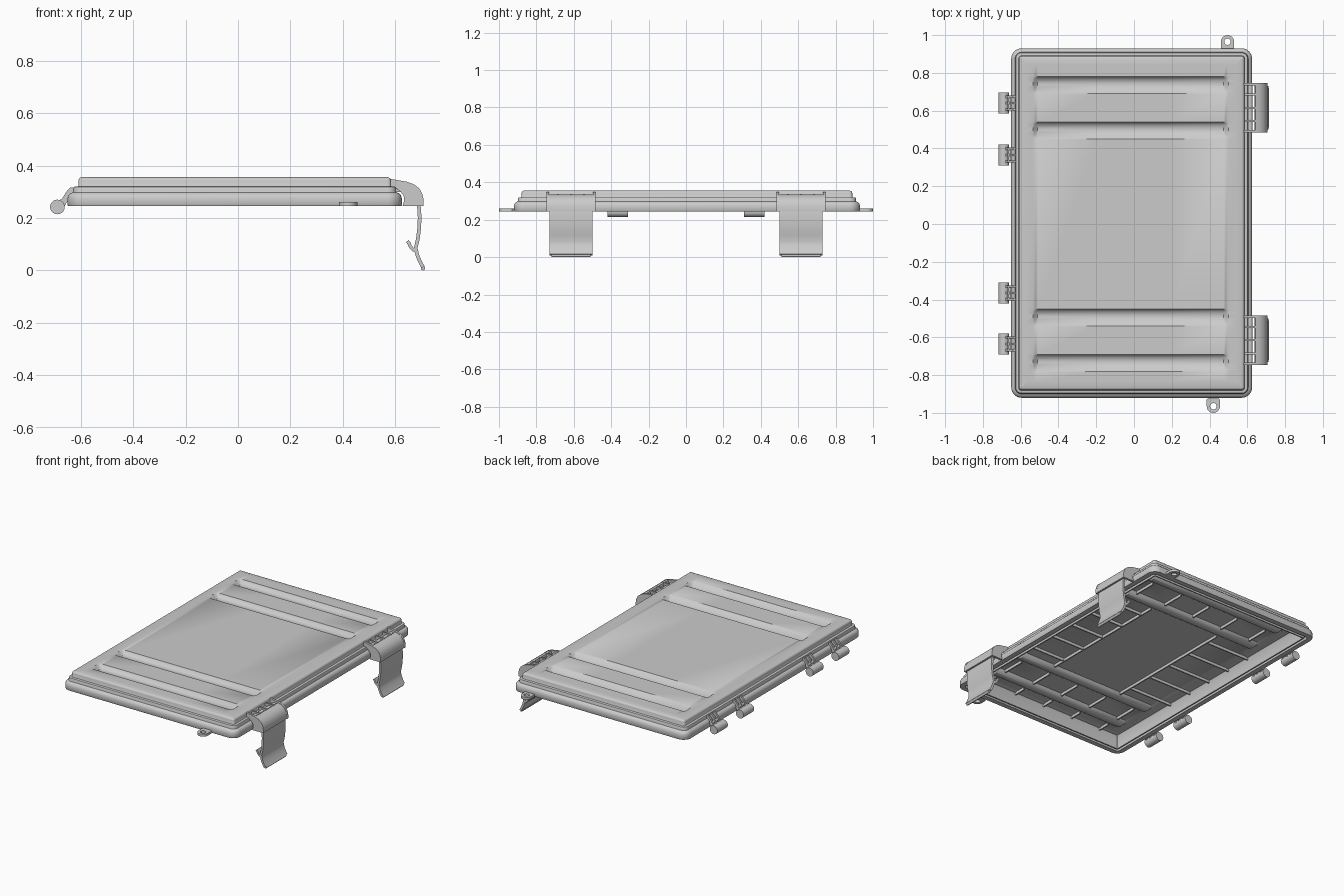
import bpy, bmesh
from math import sin, cos, pi, radians
from mathutils import Vector

if "Cube" in bpy.data.objects:
    bpy.data.objects.remove(bpy.data.objects["Cube"])

CX, CY, HX, HY, R = -0.0125, 0.005, 0.6375, 0.925, 0.055


def finish(name, bm, angle=35):
    bmesh.ops.recalc_face_normals(bm, faces=bm.faces)
    me = bpy.data.meshes.new(name)
    bm.to_mesh(me)
    bm.free()
    ob = bpy.data.objects.new(name, me)
    bpy.context.collection.objects.link(ob)
    bpy.ops.object.select_all(action='DESELECT')
    ob.select_set(True)
    bpy.context.view_layer.objects.active = ob
    bpy.ops.object.shade_smooth_by_angle(angle=radians(angle))
    return ob


def add_prism(bm, pts, y0, y1):
    """Extrude an x-z outline along y."""
    f = bm.faces.new([bm.verts.new((x, y0, z)) for x, z in pts])
    ext = bmesh.ops.extrude_face_region(bm, geom=[f])['geom']
    for v in ext:
        if isinstance(v, bmesh.types.BMVert):
            v.co.y = y1


def add_box(bm, x0, x1, y0, y1, z0, z1):
    add_prism(bm, [(x0, z0), (x1, z0), (x1, z1), (x0, z1)], y0, y1)


def circle(cx, cz, r, n=20):
    return [(cx + r * cos(2 * pi * i / n), cz + r * sin(2 * pi * i / n)) for i in range(n)]


def ribbon(path, t):
    """Thicken an open x-z path into an outline."""
    p = [Vector(q) for q in path]
    a, b = [], []
    for i, q in enumerate(p):
        d = (p[min(i + 1, len(p) - 1)] - p[max(i - 1, 0)]).normalized()
        n = Vector((-d.y, d.x)) * t / 2
        a.append(tuple(q + n))
        b.append(tuple(q - n))
    return a + b[::-1]


def ring(bm, inset, z):
    r = max(R - inset, 0.002)
    vs = []
    for k, (sx, sy) in enumerate([(1, 1), (-1, 1), (-1, -1), (1, -1)]):
        for i in range(9):
            a = (k + i / 8) * pi / 2
            vs.append(bm.verts.new((CX + sx * (HX - inset - r) + r * cos(a),
                                    CY + sy * (HY - inset - r) + r * sin(a), z)))
    return vs


# Lid shell: rounded rectangular rings from the ceiling, round the rim, to the top
INS = 0.085
profile = [(INS, .336), (.065, .332), (.060, .325), (.058, .245), (.050, .245), (.048, .262),
           (.036, .262), (.034, .245), (.002, .245), (0, .248), (0, .276), (.004, .287), (.011, .294),
           (.020, .298), (.0215, .302), (.0215, .313), (.024, .318), (.029, .320), (.039, .320),
           (.041, .323), (.041, .343), (.043, .349), (.047, .353), (.054, .3555), (INS, .356)]
bm = bmesh.new()
rings = [ring(bm, *p) for p in profile]
for a, b in zip(rings, rings[1:]):
    for i in range(len(a)):
        j = (i + 1) % len(a)
        bm.faces.new((a[i], a[j], b[j], b[i]))

# Grooved panel, as a grid for the top and another for the ceiling
GROOVES = [.78, .54, -.45, -.69]
GW, GD, GX0, GX1 = 0.09, 0.024, -.535, .50
xs = [CX - HX + INS, GX0, GX0 + .008, GX0 + .016, GX0 + .025, -.2, .2,
      GX1 - .025, GX1 - .016, GX1 - .008, GX1, CX + HX - INS]
ys = sorted([CY - HY + INS, CY + HY - INS] + [g - GW * i / 12 for g in GROOVES for i in range(13)])


def groove_depth(x, y):
    d = 0
    for g in GROOVES:
        t = (g - y) / GW
        if 0 < t < 1:
            d = GD * sin(pi * t ** 0.8) ** 0.8
    return d * max(0, min(1, (x - GX0) / .025, (GX1 - x) / .025))


for z in (.356, .336):
    g = [[bm.verts.new((x, y, z - groove_depth(x, y))) for x in xs] for y in ys]
    for r0, r1 in zip(g, g[1:]):
        for i in range(len(xs) - 1):
            bm.faces.new((r0[i], r0[i + 1], r1[i + 1], r1[i]))
    cap = 1 if z > .35 else -1
    fs = [f for r in g for v in r for f in v.link_faces]
    for f in set(fs):
        f.normal_update()
bmesh.ops.remove_doubles(bm, verts=bm.verts, dist=0.0003)
finish("lid_shell", bm, 40)

# Stiffening ribs below the ceiling
bm = bmesh.new()
T, ZB, ZT = .004, .318, .340
for x in (-.27, .245):
    add_box(bm, x - T, x + T, -.45, .45, ZB, ZT)
for y in (-.36, -.18, 0, .18, .36):
    add_box(bm, -.59, -.27, y - T, y + T, ZB, ZT)
    add_box(bm, .245, .565, y - T, y + T, ZB, ZT)
for x in (-.45, -.23, -.01, .21, .43):
    for y0, y1 in ((.78, .87), (.54, .69), (-.69, -.54), (-.86, -.78)):
        add_box(bm, x - T, x + T, y0, y1, ZB, ZT)
finish("ceiling_ribs", bm)

# Hinges: barrel carried by three prongs
prong = [(-.615, .316), (-.640, .316), (-.655, .300), (-.672, .272), (-.70, .262),
         (-.69, .225), (-.668, .232), (-.655, .258), (-.638, .275), (-.615, .275)]
for k, yc in enumerate((.64, .365, -.365, -.635)):
    bm = bmesh.new()
    add_prism(bm, circle(-.689, .242, .028), yc - .055, yc + .055)
    for o in (-.034, 0, .034):
        add_prism(bm, prong, yc + o - .006, yc + o + .006)
    add_prism(bm, circle(-.658, .272, .009, 12), yc - .034, yc + .034)
    finish(f"hinge_{k + 1}", bm)

# Latches: two cheeks, a pivot rod, small knuckles and a curved hanging flap
cheek = [(.575, .350), (.605, .345), (.645, .338), (.672, .328), (.692, .312), (.704, .290),
         (.708, .268), (.708, .245), (.628, .245), (.634, .266), (.632, .284), (.620, .300),
         (.600, .316), (.575, .322)]
cover = ribbon([(.640, .328), (.664, .321), (.683, .308), (.695, .290), (.700, .268), (.700, .246)], .015)
flap = ribbon([(.687, .262), (.691, .235), (.693, .20), (.691, .16), (.686, .12), (.678, .085),
               (.684, .058), (.694, .034), (.706, .012)], .014)
hook = ribbon([(.682, .072), (.668, .079), (.658, .090), (.653, .102), (.646, .112)], .013)
for name, yc in (("back", .615), ("front", -.615)):
    bm = bmesh.new()
    for s in (-1, 1):
        y = yc + s * .124
        add_prism(bm, cheek, y - .007, y + .007)
    add_prism(bm, circle(.615, .318, .012, 14), yc - .124, yc + .124)
    for o in (-.07, 0, .07):
        add_box(bm, .58, .645, yc + o - .005, yc + o + .005, .30, .338)
    finish(f"{name}_latch_bracket", bm)
    bm = bmesh.new()
    add_prism(bm, cover, yc - .118, yc + .118)
    add_box(bm, .680, .704, yc - .118, yc + .118, .245, .256)
    add_prism(bm, flap, yc - .115, yc + .115)
    add_prism(bm, hook, yc - .115, yc + .115)
    add_prism(bm, circle(.7055, .0085, .0083, 12), yc - .105, yc + .105)
    finish(f"{name}_latch_flap", bm)

# Round-ended mounting tabs, each with a hole
for name, x, s in (("back", .495, 1), ("front", .42, -1)):
    bm = bmesh.new()
    yc, n = s * .965, 24
    layers = []
    for z in (.245, .261):
        inner, outer = [], []
        for i in range(n):
            a = 2 * pi * i / n
            c, d = cos(a), sin(a)
            inner.append(bm.verts.new((x + .017 * c, yc + s * .017 * d, z)))
            if d >= 0:
                p = (.035 * c, .035 * d)
            else:
                k = .045 / max(abs(d), abs(c) * .045 / .035)
                p = (k * c, k * d)
            outer.append(bm.verts.new((x + p[0], yc + s * p[1], z)))
        layers.append((inner, outer))
    (i0, o0), (i1, o1) = layers
    for i in range(n):
        j = (i + 1) % n
        for p, q in ((i0, o0), (o0, o1), (o1, i1), (i1, i0)):
            bm.faces.new((p[i], p[j], q[j], q[i]))
    finish(f"{name}_tab", bm)
